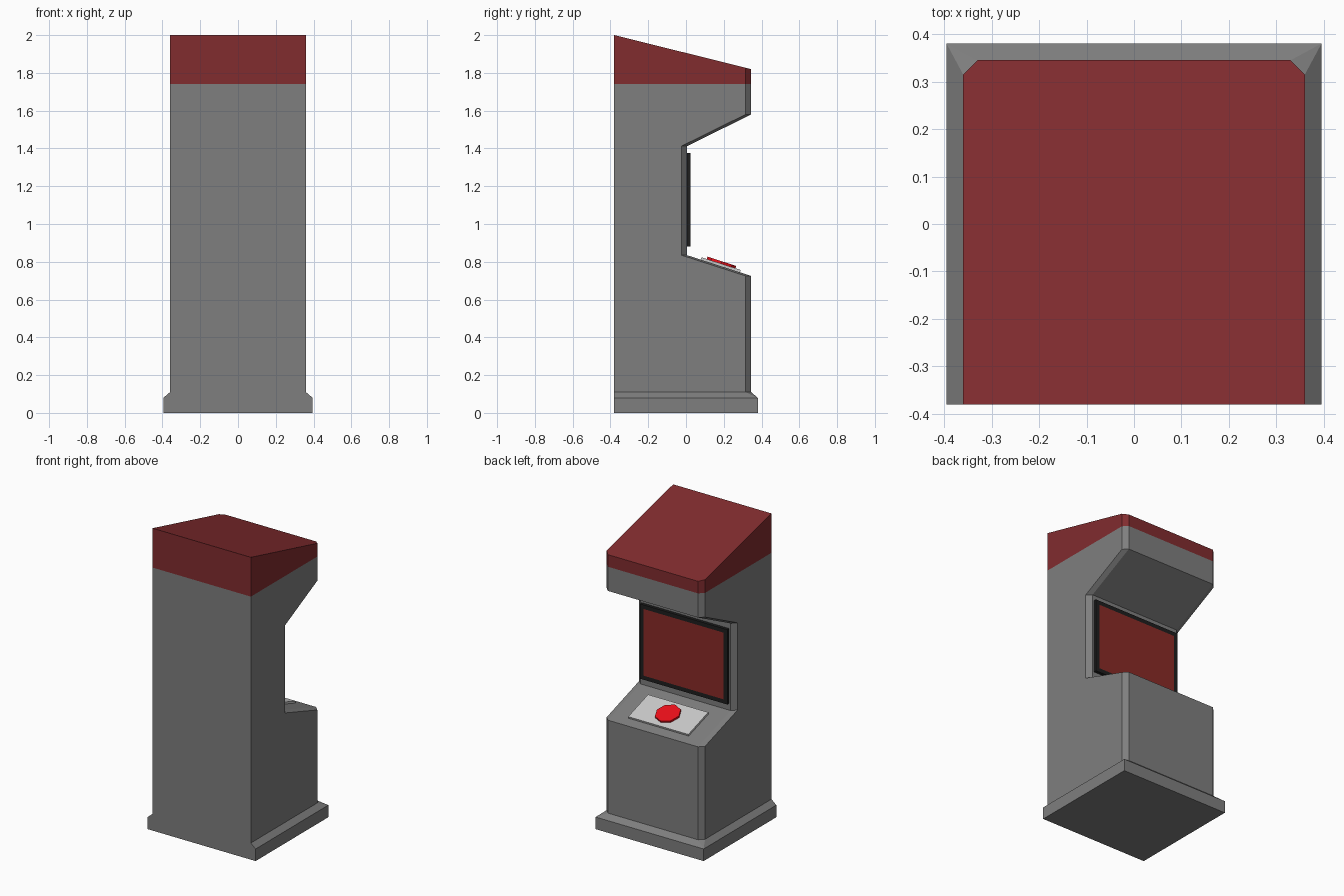
import bpy, bmesh, math
from mathutils import Matrix, Vector

if "Cube" in bpy.data.objects:
    bpy.data.objects.remove(bpy.data.objects["Cube"])


def material(name, rgb):
    m = bpy.data.materials.new(name)
    m.diffuse_color = (*rgb, 1)
    m.use_nodes = True
    m.node_tree.nodes["Principled BSDF"].inputs["Base Color"].default_value = m.diffuse_color
    return m


grey = material("cabinet_grey", (0.21, 0.21, 0.21))
dark_red = material("marquee_red", (0.22, 0.025, 0.028))
black = material("bezel_black", (0.013, 0.013, 0.013))
screen_red = material("screen_red", (0.25, 0.024, 0.02))
light = material("plate_light", (0.55, 0.55, 0.55))
bright = material("button_red", (0.85, 0.005, 0.01))


def finish(bm, name, *mats):
    bmesh.ops.recalc_face_normals(bm, faces=bm.faces)
    mesh = bpy.data.meshes.new(name)
    bm.to_mesh(mesh)
    bm.free()
    for m in mats:
        mesh.materials.append(m)
    ob = bpy.data.objects.new(name, mesh)
    bpy.context.collection.objects.link(ob)
    return ob


def box(size, matrix):
    bm = bmesh.new()
    bmesh.ops.create_cube(bm, size=1, matrix=matrix @ Matrix.Diagonal((*size, 1)))
    return bm


W, CH, BACK, FRONT = 0.36, 0.03, -0.38, 0.345

# Cabinet body: side profile lofted across x, front outline pulled back at the sides
front = [(FRONT, 1.82), (FRONT, 1.58), (0.005, 1.412),
         (0.005, 0.835), (FRONT, 0.725), (FRONT, 0.11)]
slope = (2.0 - 1.82) / (FRONT - BACK)


def profile(inset):
    pts = [(BACK, 0.11), (BACK, 2.0)] + [(y - inset, z) for y, z in front]
    pts[2] = (FRONT - inset, 1.82 + slope * inset)
    return pts


bm = bmesh.new()
rings = [[bm.verts.new((x, y, z)) for y, z in profile(inset)]
         for x, inset in ((-W, CH), (CH - W, 0), (W - CH, 0), (W, CH))]
for a, b in zip(rings, rings[1:]):
    for i in range(len(a)):
        j = (i + 1) % len(a)
        bm.faces.new((a[i], a[j], b[j], b[i]))
bm.faces.new(rings[0])
bm.faces.new(rings[-1])
# Red marquee band above z = 1.74
bmesh.ops.bisect_plane(bm, geom=bm.verts[:] + bm.edges[:] + bm.faces[:],
                       plane_co=(0, 0, 1.74), plane_no=(0, 0, 1))
for f in bm.faces:
    f.material_index = int(f.calc_center_median().z > 1.74
                           and min(v.co.z for v in f.verts) > 1.739)
finish(bm, "cabinet_body", grey, dark_red)

# Plinth: square foot tapering up to the body footprint
bm = bmesh.new()
for s in (-1, 1):
    for p in ((0.395, BACK, 0), (0.395, 0.38, 0), (0.395, BACK, 0.08), (0.395, 0.38, 0.08),
              (W, BACK, 0.11), (W, FRONT - CH, 0.11), (W - CH, FRONT, 0.11)):
        bm.verts.new((s * p[0], p[1], p[2]))
bmesh.ops.convex_hull(bm, input=bm.verts[:])
bmesh.ops.dissolve_limit(bm, angle_limit=0.01, verts=bm.verts[:], edges=bm.edges[:])
finish(bm, "plinth", grey)

# Monitor: black slab with the screen inset in its front face
bm = box((0.64, 0.025, 0.495), Matrix.Translation((0, 0.0125, 1.1275)))
bm.normal_update()
face = max(bm.faces, key=lambda f: f.calc_center_median().y)
bmesh.ops.inset_individual(bm, faces=[face], thickness=0.038)
face.material_index = 1
finish(bm, "monitor", black, screen_red)

# Control plate and octagonal button lying on the sloped panel
tilt = Matrix.Rotation(math.atan2(-0.11, 0.34), 4, 'X')
panel = Matrix.Translation((0, 0.182, 0.835 - 0.177 * 0.11 / 0.34)) @ tilt
finish(box((0.44, 0.218, 0.014), panel @ Matrix.Translation((0, 0, 0.006))),
       "control_plate", light)

bm = bmesh.new()
bmesh.ops.create_cone(bm, cap_ends=True, segments=8, radius1=0.08, radius2=0.08,
                      depth=0.014, matrix=panel @ Matrix.Translation((0, 0, 0.019)))
finish(bm, "button", bright)
